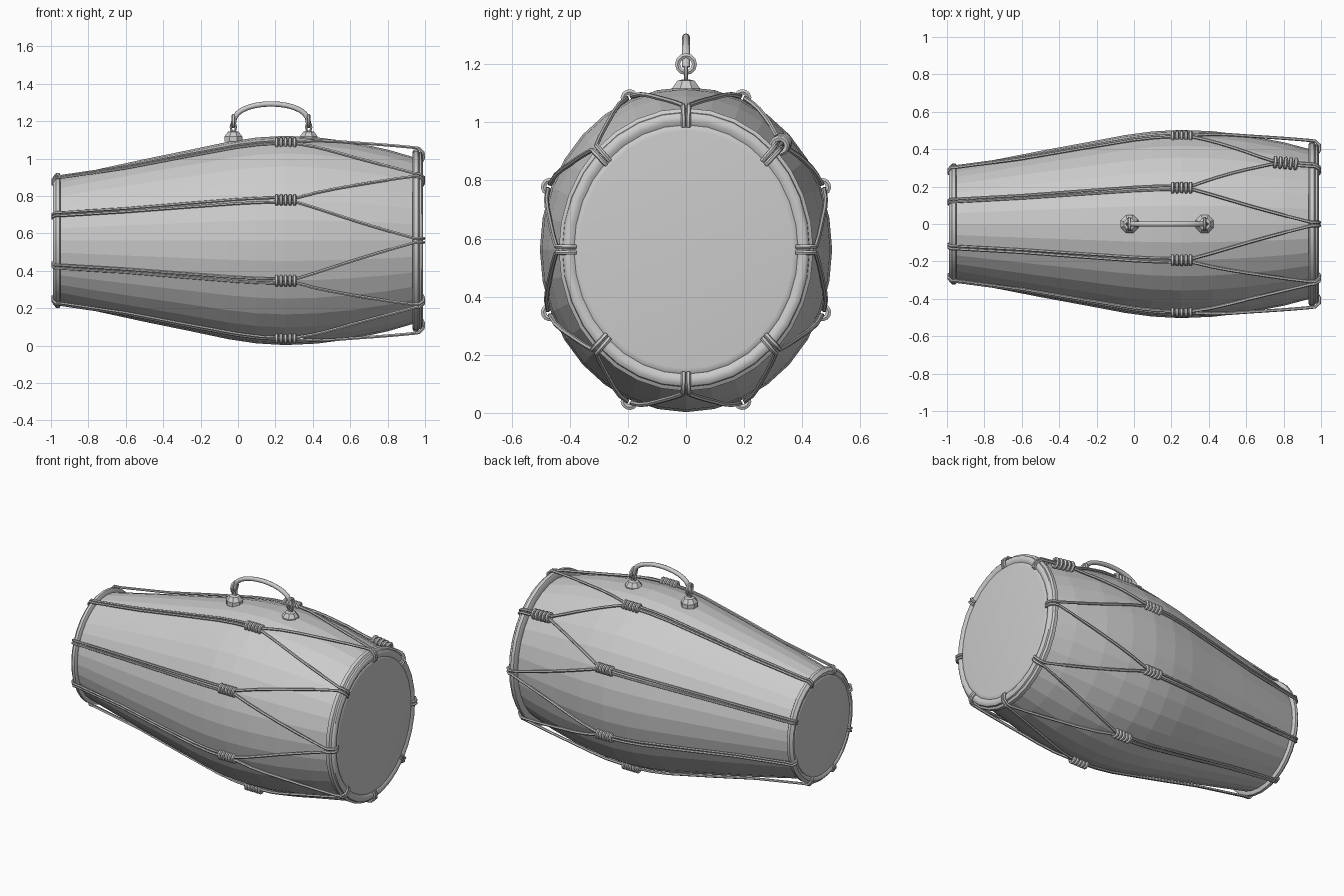
import bpy, math
from mathutils import Vector

if "Cube" in bpy.data.objects:
    bpy.data.objects.remove(bpy.data.objects["Cube"])

CZ, K = 0.562, 1.112          # axis height, vertical stretch of the oval section
PROFILE = [(-0.97, 0.298), (-0.75, 0.342), (-0.5, 0.391), (-0.25, 0.437), (-0.05, 0.475), (0.1, 0.495),
           (0.25, 0.503), (0.42, 0.496), (0.6, 0.475), (0.8, 0.437), (0.96, 0.395)]


def pt(x, a, r):
    return Vector((x, r * math.cos(a), CZ + K * r * math.sin(a)))


def body_r(x):
    for (x0, r0), (x1, r1) in zip(PROFILE, PROFILE[1:]):
        if x <= x1:
            return r0 + (r1 - r0) * (x - x0) / (x1 - x0)
    return PROFILE[-1][1]


def make(name, verts, faces):
    me = bpy.data.meshes.new(name)
    me.from_pydata(verts, [], faces)
    ob = bpy.data.objects.new(name, me)
    bpy.context.collection.objects.link(ob)
    return ob


def smooth(ob, angle=40):
    bpy.ops.object.select_all(action='DESELECT')
    ob.select_set(True)
    bpy.context.view_layer.objects.active = ob
    bpy.ops.object.shade_smooth_by_angle(angle=math.radians(angle))


def lathe(name, prof, n=32, closed=False, cap=False):
    """Oval solid of revolution about the drum axis."""
    verts = [pt(x, 2 * math.pi * j / n, r) for x, r in prof for j in range(n)]
    m, faces = len(prof), []
    for i in range(m if closed else m - 1):
        a, b = i * n, (i + 1) % m * n
        faces += [(a + j, a + (j + 1) % n, b + (j + 1) % n, b + j) for j in range(n)]
    if cap:
        faces += [tuple(range(n))[::-1], tuple(range((m - 1) * n, m * n))]
    ob = make(name, verts, faces)
    bpy.context.view_layer.objects.active = ob
    bpy.ops.object.select_all(action='DESELECT')
    ob.select_set(True)
    bpy.ops.object.mode_set(mode='EDIT')
    bpy.ops.mesh.select_all(action='SELECT')
    bpy.ops.mesh.normals_make_consistent(inside=False)
    bpy.ops.object.mode_set(mode='OBJECT')
    return ob


def tubes(name, paths, radius, cyclic=False, res=1):
    cu = bpy.data.curves.new(name, 'CURVE')
    cu.dimensions = '3D'
    cu.bevel_depth, cu.bevel_resolution, cu.use_fill_caps = radius, res, True
    for p in paths:
        s = cu.splines.new('POLY')
        s.points.add(len(p) - 1)
        for q, v in zip(s.points, p):
            q.co = (*v, 1)
        s.use_cyclic_u = cyclic
    ob = bpy.data.objects.new(name, cu)
    bpy.context.collection.objects.link(ob)
    bpy.ops.object.select_all(action='DESELECT')
    ob.select_set(True)
    bpy.context.view_layer.objects.active = ob
    bpy.ops.object.convert(target='MESH')
    smooth(bpy.context.object, 50)


def ring(c, u, v, r, n=12):
    return [c + r * (u * math.cos(t) + v * math.sin(t)) for t in [2 * math.pi * i / n for i in range(n)]]


def coil(p0, p1, a, r, turns=5):
    """Stack of rope turns from p0 to p1, at angle a of the drum."""
    d = (p1 - p0).normalized()
    out = Vector((0, math.cos(a), math.sin(a) / K)).normalized()
    u = d.cross(out).normalized()
    v = u.cross(d)
    return [ring(p0.lerp(p1, i / (turns - 1)), u, v, r) for i in range(turns)]


# Wooden shell
lathe("drum_body", PROFILE, cap=True)

# Hoops and skins at both ends
big = [(0.932, 0.385), (0.932, 0.425), (0.94, 0.438), (0.962, 0.438), (0.97, 0.426),
       (0.98, 0.424), (0.988, 0.414), (0.988, 0.398), (0.978, 0.384)]
small = [(-0.948, 0.29), (-0.948, 0.314), (-0.955, 0.324), (-0.972, 0.324), (-0.98, 0.316),
         (-0.988, 0.308), (-0.988, 0.294), (-0.98, 0.285)]
smooth(lathe("large_hoop", big, closed=True))
smooth(lathe("small_hoop", small, closed=True))
smooth(lathe("large_skin", [(0.94, 0.392), (0.974, 0.391), (0.982, 0.383), (0.984, 0.368)], cap=True), 60)
smooth(lathe("small_skin", [(-0.95, 0.293), (-0.974, 0.291), (-0.982, 0.284), (-0.984, 0.272)], cap=True), 60)

# Lacing: pairs of strands to the small end, spread in a Y to the large end
rear, spread, coils = [], [], []
STEP = math.pi / 4
for k in range(8):
    a = (k + 0.5) * STEP
    for s in (-1, 1):
        path = [pt(-0.975, a + s * 0.025, 0.285), pt(-0.991, a + s * 0.025, 0.295),
                pt(-0.991, a + s * 0.025, 0.313), pt(-0.975, a + s * 0.025, 0.331),
                pt(-0.945, a + s * 0.025, 0.331)]
        path += [pt(x, a + s * 0.022, body_r(x) + 0.009) for x in (-0.6, -0.3, 0.0, 0.12, 0.25)]
        rear.append(path)
        target = a + s * STEP / 2
        tied = (k == 0 and s == 1) or (k == 1 and s == -1)
        x_end = 0.74 if tied else 0.94
        path = [pt(0.2, a + s * 0.02, 0.512)]
        for i in range(7):
            t = i / 6
            x = 0.31 + (x_end - 0.31) * t
            r = max(body_r(x) + 0.009, 0.509 - 0.062 * (x - 0.31) / 0.63)
            path.append(pt(x, a + s * 0.02 + (target - s * 0.025 - a - s * 0.02) * t, r))
        e = target - s * 0.022
        path += [pt(0.945, e, 0.446), pt(0.968, e, 0.444), pt(0.991, e, 0.423),
                 pt(0.993, e, 0.398), pt(0.984, e, 0.38)]
        spread.append(path)
    coils += coil(pt(0.207, a, 0.507), pt(0.303, a, 0.507), a, 0.022)
coils += coil(pt(0.755, STEP, 0.468), pt(0.865, STEP, 0.455), STEP, 0.025)
tubes("rear_lacing", rear, 0.0075)
tubes("front_lacing", spread, 0.0085)
tubes("lacing_coils", coils, 0.0105, True)

# Carrying handle: studs, eyes, links and bowed grip
X, Y, Z = Vector((1, 0, 0)), Vector((0, 1, 0)), Vector((0, 0, 1))
eyes, links = [], []
for hx in (-0.025, 0.378):
    prof = [(0.052, 1.09), (0.052, 1.117), (0.032, 1.143), (0.014, 1.147)]
    verts = [(hx + r * math.cos(j * STEP + STEP / 2), r * math.sin(j * STEP + STEP / 2), z)
             for r, z in prof for j in range(8)]
    faces = [(i * 8 + j, i * 8 + (j + 1) % 8, i * 8 + 8 + (j + 1) % 8, i * 8 + 8 + j)
             for i in range(3) for j in range(8)]
    make("handle_stud", verts, faces + [tuple(range(24, 32)), tuple(range(7, -1, -1))])
    eyes.append(ring(Vector((hx, 0, 1.168)), X * 0.75, Z * 1.4, 0.018))
    links.append(ring(Vector((hx, 0, 1.2)), Y, Z, 0.029))
tubes("handle_eyes", eyes, 0.007, True)
tubes("handle_links", links, 0.01, True)
grip = []
for i in range(15):
    t = math.pi * i / 14
    grip.append(Vector((0.1765 - 0.2 * math.cos(t), 0, 1.19 + 0.102 * math.sin(t) ** 0.85)))
tubes("handle_grip", [grip], 0.014, res=2)
